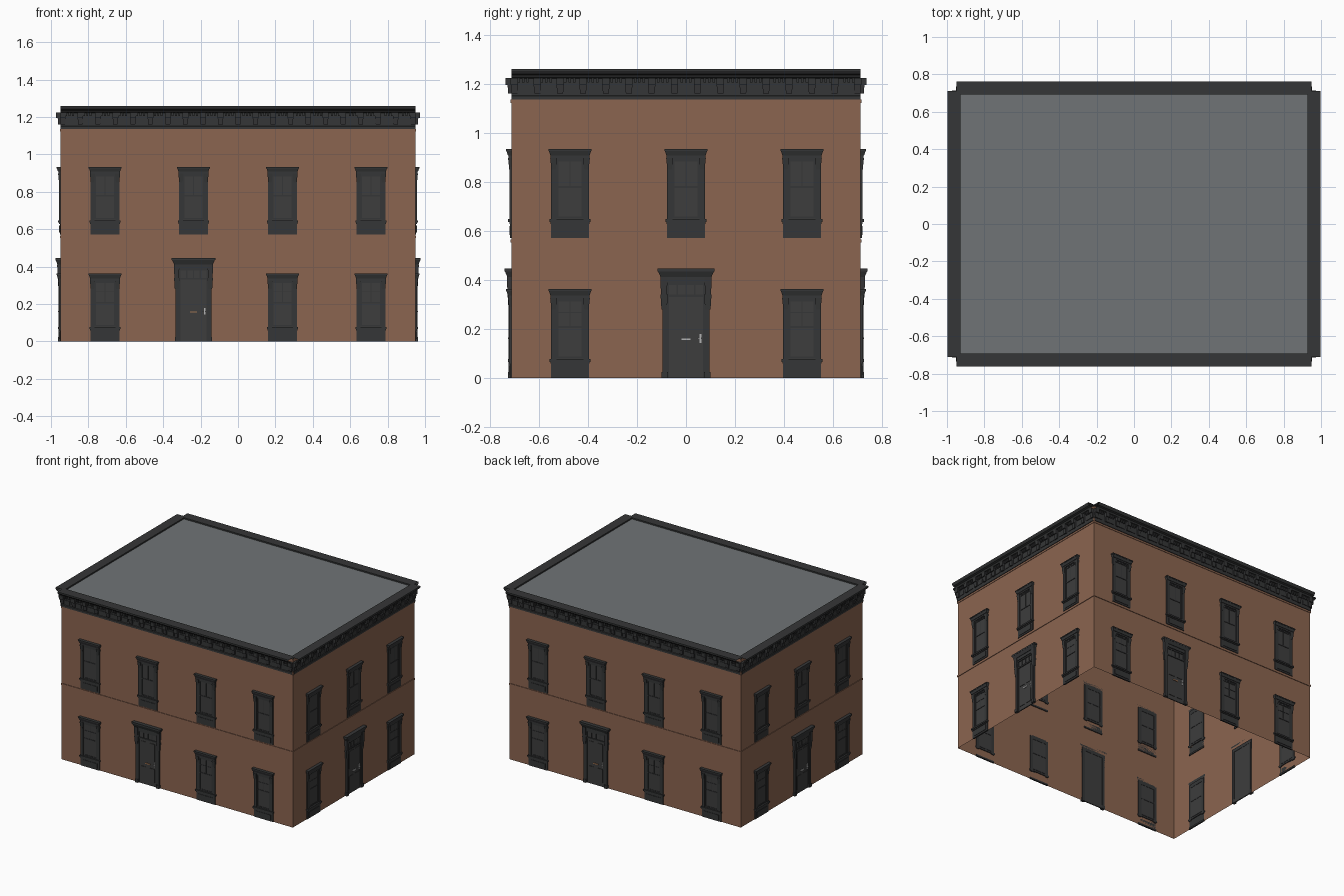
import bpy, bmesh, math
from mathutils import Matrix

cube = bpy.data.objects.get("Cube")
if cube:
    bpy.data.objects.remove(cube)

HX, HY, TOP = 0.948, 0.712, 1.26      # half width, half depth, height
UPPER = 0.571                         # height of the upper storey


def material(name, rgb):
    m = bpy.data.materials.new(name)
    m.use_nodes = True
    m.diffuse_color = (*rgb, 1)
    m.node_tree.nodes["Principled BSDF"].inputs["Base Color"].default_value = (*rgb, 1)
    return m


MATS = [material("brick", (0.26, 0.13, 0.08)),
        material("roof_grey", (0.16, 0.175, 0.18)),
        material("dark_trim", (0.036, 0.037, 0.038)),
        material("dark_glass", (0.047, 0.047, 0.047)),
        material("metal", (0.45, 0.45, 0.45)),
        material("copper", (0.36, 0.18, 0.09))]
BRICK, ROOF, TRIM, GLASS, METAL, COPPER = range(6)


def box(bm, u, d, z, mat=TRIM, flare=0.0):
    """Box from ranges across, outward and up; flare widens its top."""
    mid = [(r[0] + r[1]) / 2 for r in (u, d, z)]
    verts = bmesh.ops.create_cube(bm, size=1)["verts"]
    for v in verts:
        top = v.co.z > 0
        grow = flare if top else 0
        x = mid[0] + v.co.x * (u[1] - u[0] + 2 * grow)
        out = d[0] if v.co.y > 0 else d[1] + grow
        v.co = (x, -out, z[1] if top else z[0])
    for f in {f for v in verts for f in v.link_faces}:
        f.material_index = mat


def centred(bm, half, d, z, mat=TRIM, flare=0.0):
    box(bm, (-half, half), d, z, mat, flare)


def pair(bm, inner, outer, d, z, mat=TRIM, flare=0.0):
    box(bm, (-outer, -inner), d, z, mat, flare)
    box(bm, (inner, outer), d, z, mat, flare)


def finish(bm, name):
    me = bpy.data.meshes.new(name)
    bm.to_mesh(me)
    bm.free()
    for m in MATS:
        me.materials.append(m)
    return me


def place(me, name, matrix=Matrix()):
    ob = bpy.data.objects.new(name, me)
    ob.matrix_world = matrix
    bpy.context.collection.objects.link(ob)


def window_mesh(name, barred):
    bm = bmesh.new()
    # glass, jambs and head
    centred(bm, 0.06, (-0.004, 0.002), (0.07, 0.34), GLASS)
    pair(bm, 0.055, 0.077, (-0.006, 0.008), (0.06, 0.335))
    centred(bm, 0.06, (-0.006, 0.007), (0.32, 0.34))
    # sashes
    pair(bm, 0.047, 0.055, (0, 0.005), (0.08, 0.32))
    for z in (0.08, 0.203, 0.312):
        centred(bm, 0.055, (-0.006, 0.005), (z, z + 0.008))
    if barred:
        centred(bm, 0.047, (0, 0.004), (0.264, 0.268))
    box(bm, (-0.002, 0.002), (0, 0.003), (0.211, 0.312))
    # hood with brackets
    centred(bm, 0.079, (0, 0.012), (0.326, 0.337))
    centred(bm, 0.08, (0, 0.015), (0.337, 0.355), flare=0.006)
    centred(bm, 0.087, (0, 0.023), (0.355, 0.363))
    pair(bm, 0.058, 0.076, (0, 0.009), (0.28, 0.327), flare=0.005)
    # sill and apron
    centred(bm, 0.083, (-0.006, 0.014), (0.066, 0.077))
    centred(bm, 0.079, (0, 0.009), (0.058, 0.066))
    centred(bm, 0.077, (0, 0.005), (0, 0.058))
    centred(bm, 0.06, (0, 0.008), (0.012, 0.048))
    centred(bm, 0.077, (-0.006, 0), (0, 0.012))
    return finish(bm, name)


def door_mesh(name, slot):
    bm = bmesh.new()
    # leaf, posts and raised panels
    centred(bm, 0.08, (-0.004, 0.003), (0, 0.41), GLASS)
    pair(bm, 0.077, 0.096, (-0.006, 0.012), (0, 0.41))
    pair(bm, 0.074, 0.099, (-0.006, 0.015), (0, 0.025))
    pair(bm, 0.07, 0.077, (0, 0.007), (0, 0.4))
    for z0, z1 in ((0.03, 0.13), (0.185, 0.315)):
        pair(bm, 0.01, 0.056, (0, 0.006), (z0, z1), GLASS)
    # transom light with four panes
    for z in (0.33, 0.38):
        centred(bm, 0.077, (0, 0.009), (z, z + 0.01))
    for i in range(5):
        u = -0.072 + i * 0.036
        box(bm, (u - 0.003, u + 0.003), (0, 0.007), (0.34, 0.38))
    # hood and scrolled brackets
    pair(bm, 0.078, 0.1, (0, 0.012), (0.28, 0.34), flare=0.004)
    pair(bm, 0.078, 0.102, (0, 0.016), (0.34, 0.412), flare=0.003)
    centred(bm, 0.098, (-0.006, 0.014), (0.39, 0.415))
    centred(bm, 0.104, (0, 0.017), (0.412, 0.435), flare=0.01)
    centred(bm, 0.117, (0, 0.028), (0.435, 0.446))
    # handle and letter slot
    box(bm, (0.056, 0.063), (0, 0.008), (0.143, 0.18), METAL)
    box(bm, (0.046, 0.063), (0.008, 0.014), (0.158, 0.164), METAL)
    centred(bm, 0.019, (0, 0.008), (0.154, 0.161), slot)
    return finish(bm, name)


def cornice_mesh(half):
    bm = bmesh.new()
    # open-ended moulding swept along the wall
    profile = [(0, 1.135), (0.008, 1.135), (0.008, 1.15), (0.004, 1.153), (0.004, 1.222),
               (0.022, 1.226), (0.028, 1.236), (0.042, 1.24), (0.05, 1.252), (0.05, TOP),
               (-0.02, TOP), (-0.02, 1.24)]
    rows = [[bm.verts.new((s * half, -d, z)) for s in (-1, 1)] for d, z in profile]
    for a, b in zip(rows, rows[1:]):
        bm.faces.new((a[0], a[1], b[1], b[0])).material_index = TRIM
    # brackets, with a sunken panel and small dentils between them
    count = round(2 * half / 0.095)
    step = 2 * half / count
    for i in range(count + 1):
        u = -half + 0.012 + i * (2 * half - 0.024) / count
        box(bm, (u - 0.012, u + 0.012), (0, 0.013), (1.16, 1.195), flare=0.003)
        box(bm, (u - 0.015, u + 0.015), (0, 0.024), (1.195, 1.224))
        if i < count:
            mid = -half + (i + 0.5) * step
            box(bm, (mid - 0.024, mid + 0.024), (0, 0.008), (1.163, 1.19))
            for k in (-1, 0, 1):
                c = mid + k * 0.018
                box(bm, (c - 0.005, c + 0.005), (0, 0.016), (1.205, 1.224))
    return finish(bm, "cornice")


# brick walls, open below
bm = bmesh.new()
box(bm, (-HX, HX), (-HY, HY), (0, 1.25), BRICK)
bmesh.ops.delete(bm, geom=[f for f in bm.faces if abs(f.normal.z) > 0.5], context='FACES')
place(finish(bm, "walls"), "walls")

# flat roof
bm = bmesh.new()
box(bm, (-HX + 0.01, HX - 0.01), (-HY + 0.01, HY - 0.01), (1.24, 1.25), ROOF)
place(finish(bm, "roof"), "roof")

# brick courses round the walls
for name, z0, z1, out in (("belt_course", 0.552, 0.564, 0.004),
                          ("top_course", 1.122, 1.136, 0.003)):
    bm = bmesh.new()
    box(bm, (-HX - out, HX + out), (-HY - out, HY + out), (z0, z1), BRICK)
    bmesh.ops.delete(bm, geom=[f for f in bm.faces if abs(f.normal.z) > 0.5], context='FACES')
    shelf = bmesh.ops.extrude_edge_only(bm, edges=[e for e in bm.edges if e.is_boundary])
    for v in shelf["geom"]:
        if isinstance(v, bmesh.types.BMVert):
            v.co.x -= math.copysign(out, v.co.x)
            v.co.y -= math.copysign(out, v.co.y)
    for f in bm.faces:
        f.material_index = BRICK
    place(finish(bm, name), name)

# windows, doors and cornice on each side
lower = window_mesh("lower_window", True)
upper = window_mesh("upper_window", False)
front_door = door_mesh("front_door", COPPER)
side_door = door_mesh("side_door", METAL)
long_cornice, short_cornice = cornice_mesh(HX), cornice_mesh(HY)
LONG = (-0.711, -0.238, 0.238, 0.711)
SHORT = (-0.473, 0, 0.473)
for i, side in enumerate(("front", "right", "back", "left")):
    is_long = i % 2 == 0
    turn = Matrix.Rotation(i * math.pi / 2, 4, 'Z')
    wall = -HY if is_long else -HX
    for k, u in enumerate(LONG if is_long else SHORT):
        at = turn @ Matrix.Translation((u, wall, 0))
        place(upper, f"{side}_upper_window_{k + 1}", at @ Matrix.Translation((0, 0, UPPER)))
        if k == 1:
            place(front_door if is_long else side_door, f"{side}_door", at)
        else:
            place(lower, f"{side}_lower_window_{k + 1}", at)
    place(long_cornice if is_long else short_cornice, f"{side}_cornice",
          turn @ Matrix.Translation((0, wall, 0)))
